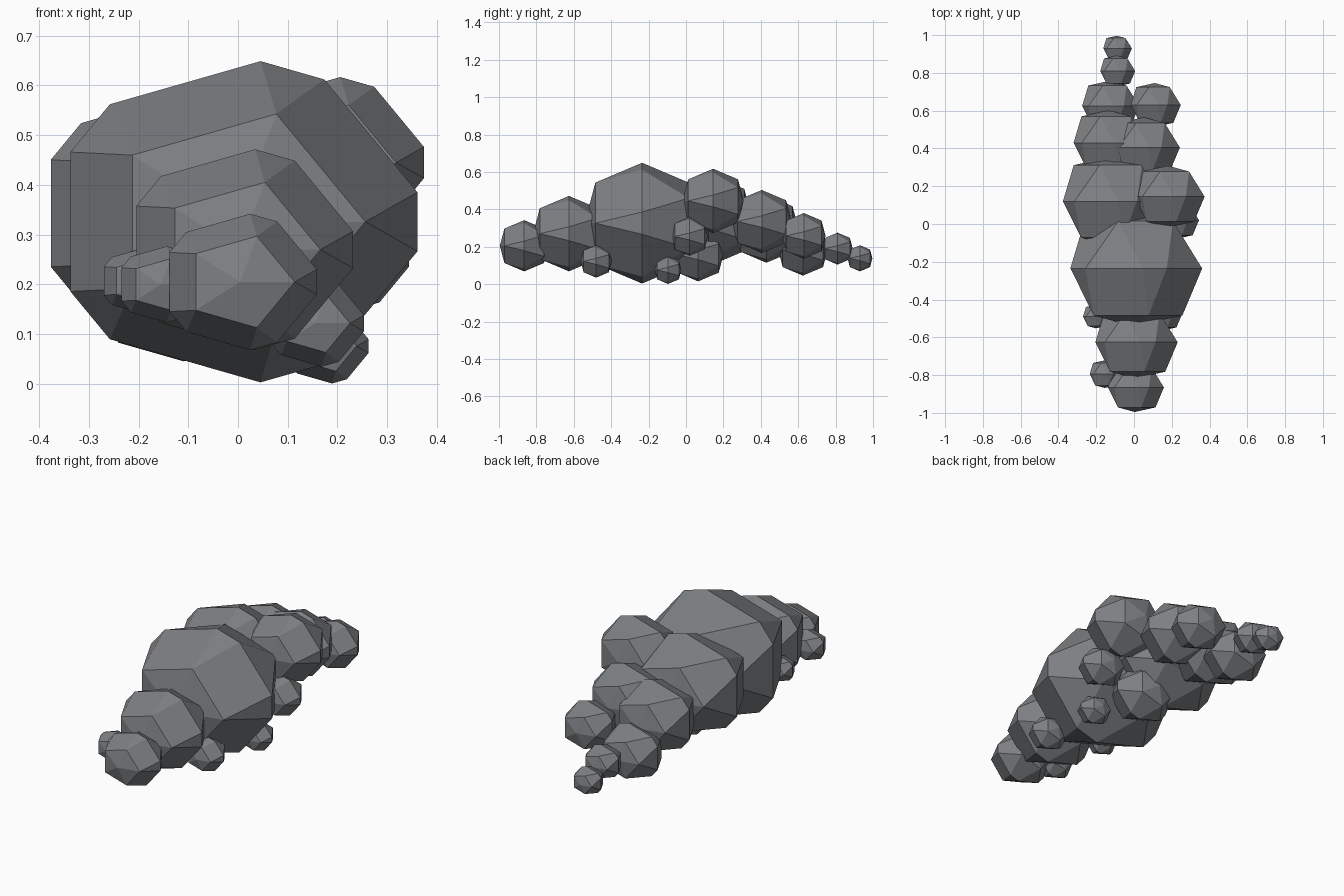
import bpy, bmesh, math

if "Cube" in bpy.data.objects:
    bpy.data.objects.remove(bpy.data.objects["Cube"])

# one stone grey for the whole rock pile
stone = bpy.data.materials.new("stone grey")
stone.diffuse_color = (0.205, 0.215, 0.225, 1)
stone.use_nodes = True
stone.node_tree.nodes["Principled BSDF"].inputs["Base Color"].default_value = stone.diffuse_color

SQUASH = 0.88  # boulders are slightly flattened


def ring(bm, angles, radius, y):
    return [bm.verts.new((radius * math.cos(math.radians(a)), y,
                          radius * SQUASH * math.sin(math.radians(a)))) for a in angles]


def boulder(name, x, y, z, r):
    """Faceted stone: front tip, pentagon, ten-sided waist, turned pentagon, back tip."""
    bm = bmesh.new()
    five = [72 * i for i in range(5)]
    waist = ring(bm, [a + d for a in five for d in (-10.5, 10.5)], r, 0)
    # side, turn of the pentagon, first waist corner under each pentagon corner
    for side, turn, first in ((-1, 0, 0), (1, 36, 1)):
        cap = ring(bm, [a + turn for a in five], 0.70 * r, side * 0.675 * r)
        tip = bm.verts.new((0, side * 0.83 * r, 0))
        for i in range(5):
            j = (i + 1) % 5
            a, b, c = [waist[(2 * i + first + k) % 10] for k in range(3)]
            bm.faces.new((tip, cap[i], cap[j]))
            bm.faces.new((cap[i], a, b))
            bm.faces.new((cap[i], b, c, cap[j]))
    bmesh.ops.recalc_face_normals(bm, faces=bm.faces)
    me = bpy.data.meshes.new(name)
    bm.to_mesh(me)
    bm.free()
    me.materials.append(stone)
    ob = bpy.data.objects.new(name, me)
    ob.location = (x, y, z)
    bpy.context.collection.objects.link(ob)


# main ridge, front to back: x, y, z, radius
boulder("front_boulder", 0.004, -0.865, 0.205, 0.157)
boulder("second_boulder", 0.004, -0.626, 0.27, 0.231)
boulder("main_boulder", -0.003, -0.235, 0.326, 0.37)
boulder("left_middle_boulder", -0.12, 0.12, 0.343, 0.284)
boulder("right_middle_boulder", 0.18, 0.145, 0.445, 0.197)
boulder("left_rear_boulder", -0.133, 0.43, 0.295, 0.207)
boulder("right_rear_boulder", 0.053, 0.405, 0.335, 0.193)
boulder("left_back_boulder", -0.13, 0.625, 0.185, 0.16)
boulder("right_back_boulder", 0.11, 0.63, 0.258, 0.14)
boulder("tail_stone", -0.09, 0.81, 0.19, 0.098)
boulder("tail_end_stone", -0.09, 0.93, 0.138, 0.08)

# small stones around the base
boulder("left_front_stone", -0.155, -0.795, 0.2, 0.088)
boulder("left_base_stone", -0.202, -0.49, 0.207, 0.075)
boulder("right_front_stone", 0.155, -0.48, 0.122, 0.1)
boulder("right_low_stone", 0.178, -0.096, 0.076, 0.086)
boulder("right_side_stone", 0.228, 0.02, 0.255, 0.118)
boulder("under_stone", 0, 0.065, 0.157, 0.163)
